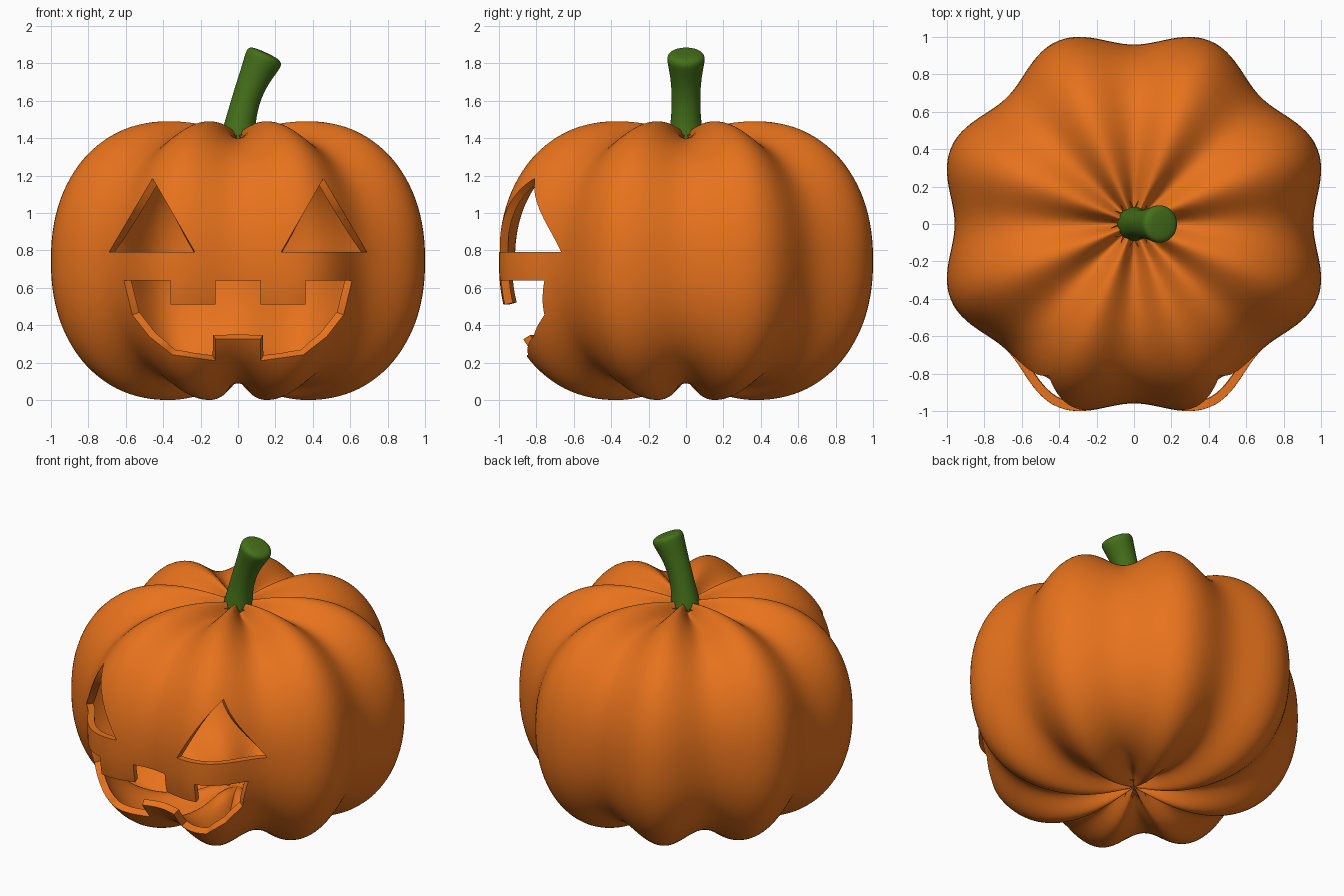
import bpy, bmesh
from math import sin, cos, pi, radians
from mathutils import Vector

if "Cube" in bpy.data.objects:
    bpy.data.objects.remove(bpy.data.objects["Cube"])

SEG, LOBES = 192, 8
HALF, RIM, REACH = 0.745, 0.40, 0.66   # half height, crown radius, ellipse reach


def material(name, rgb):
    m = bpy.data.materials.new(name)
    m.diffuse_color = (*rgb, 1)
    m.use_nodes = True
    m.node_tree.nodes["Principled BSDF"].inputs["Base Color"].default_value = m.diffuse_color
    return m


def make_object(name, bm, mat):
    mesh = bpy.data.meshes.new(name)
    bm.to_mesh(mesh)
    bm.free()
    ob = bpy.data.objects.new(name, mesh)
    bpy.context.collection.objects.link(ob)
    mesh.materials.append(mat)
    return ob


def finish(ob, mod_name):
    bpy.ops.object.select_all(action='DESELECT')
    ob.select_set(True)
    bpy.context.view_layer.objects.active = ob
    bpy.ops.object.modifier_apply(modifier=mod_name)
    bpy.ops.object.shade_smooth_by_angle(angle=radians(40))


def skin(bm, rings):
    for a, b in zip(rings, rings[1:]):
        n = len(a)
        for i in range(n):
            bm.faces.new((a[i], a[(i + 1) % n], b[(i + 1) % n], b[i]))


def fan(bm, ring, co):
    tip = bm.verts.new(co)
    for i in range(len(ring)):
        bm.faces.new((tip, ring[i], ring[(i + 1) % len(ring)]))


# Profile as (radius, height from middle, groove strength), top to bottom
TOP, BOTTOM = 0.68, 0.635


def crown(s, centre):
    return (RIM * s, centre + (HALF - centre) * sin(pi / 2 * s), sin(pi / 2 * min(1, 2 * s)))


profile = [crown(i / 14, TOP) for i in range(1, 14)]
for i in range(53):
    a = pi / 2 - pi * i / 52
    c, s = max(cos(a), 0) ** 0.909, abs(sin(a)) ** 0.909
    profile.append((RIM + REACH * c, HALF * s * (1 if a > 0 else -1), 1))
for i in range(13, 0, -1):
    r, h, w = crown(i / 14, BOTTOM)
    profile.append((r, -h, w))

# Ribbed body
bm = bmesh.new()
rings = []
for r, h, w in profile:
    ring = []
    for i in range(SEG):
        t = 2 * pi * i / SEG
        g = (0.5 + 0.5 * cos(LOBES * t)) * w
        rr = r * (1 - 0.095 * g)
        ring.append(bm.verts.new((rr * cos(t), rr * sin(t), HALF + h * (1 - 0.12 * g))))
    rings.append(ring)
skin(bm, rings)
fan(bm, rings[0], (0, 0, HALF + TOP))
fan(bm, rings[-1], (0, 0, HALF - BOTTOM))
bmesh.ops.recalc_face_normals(bm, faces=bm.faces[:])


# Face openings, cut straight through the front skin
def inside(x, z, poly):
    hit = False
    for (x1, z1), (x2, z2) in zip(poly, poly[1:] + poly[:1]):
        if (z1 > z) != (z2 > z) and x < x1 + (z - z1) * (x2 - x1) / (z2 - z1):
            hit = not hit
    return hit


def cut_hole(bm, poly):
    m = 0.07
    for (x1, z1), (x2, z2) in zip(poly, poly[1:] + poly[:1]):
        faces = []
        for f in bm.faces:
            c = f.calc_center_median()
            if (c.y < -0.3 and min(x1, x2) - m < c.x < max(x1, x2) + m
                    and min(z1, z2) - m < c.z < max(z1, z2) + m):
                faces.append(f)
        edges = list({e for f in faces for e in f.edges})
        verts = list({v for f in faces for v in f.verts})
        bmesh.ops.bisect_plane(bm, geom=verts + edges + faces, dist=1e-5,
                               plane_co=(x1, 0, z1), plane_no=(z2 - z1, 0, x1 - x2))
    dead = []
    for f in bm.faces:
        c = f.calc_center_median()
        if c.y < -0.3 and inside(c.x, c.z, poly):
            dead.append(f)
    bmesh.ops.delete(bm, geom=dead, context='FACES')


half_mouth = [(0.12, 0.64), (0.12, 0.51), (0.36, 0.51), (0.36, 0.64), (0.61, 0.64),
              (0.565, 0.455), (0.475, 0.34), (0.35, 0.242), (0.12, 0.21), (0.12, 0.325)]
mouth = half_mouth + [(-x, z) for x, z in reversed(half_mouth)]
for side in (-1, 1):
    cut_hole(bm, [(side * 0.69, 0.79), (side * 0.23, 0.79), (side * 0.457, 1.185)])
cut_hole(bm, mouth)
bmesh.ops.dissolve_degenerate(bm, dist=0.0005, edges=bm.edges[:])

# Hollow wall
body = make_object("pumpkin_shell", bm, material("orange_skin", (0.8, 0.17, 0.012)))
wall = body.modifiers.new("wall", 'SOLIDIFY')
wall.thickness = 0.045
wall.offset = -1
finish(body, "wall")

# Bent stem: x, z, tilt in degrees, radius
STEM = [(0.0, 1.37, 0, 0.10), (0.004, 1.44, 4, 0.09), (0.022, 1.53, 11, 0.079),
        (0.052, 1.64, 18, 0.077), (0.095, 1.74, 23, 0.087), (0.133, 1.815, 25, 0.104),
        (0.142, 1.838, 25, 0.102), (0.148, 1.852, 25, 0.085), (0.150, 1.856, 25, 0.05)]
bm = bmesh.new()
rings = []
for x, z, tilt, r in STEM:
    t = radians(tilt)
    u = Vector((cos(t), 0, -sin(t)))
    rings.append([bm.verts.new(Vector((x, 0, z)) + u * r * cos(2 * pi * i / 16)
                               + Vector((0, r * sin(2 * pi * i / 16), 0))) for i in range(16)])
skin(bm, rings)
fan(bm, rings[0], (0, 0, 1.37))
fan(bm, rings[-1], (0.151, 0, 1.857))
bmesh.ops.recalc_face_normals(bm, faces=bm.faces[:])
stem = make_object("stem", bm, material("stem_green", (0.06, 0.165, 0.01)))
sub = stem.modifiers.new("smooth", 'SUBSURF')
sub.levels = sub.render_levels = 2
finish(stem, "smooth")
